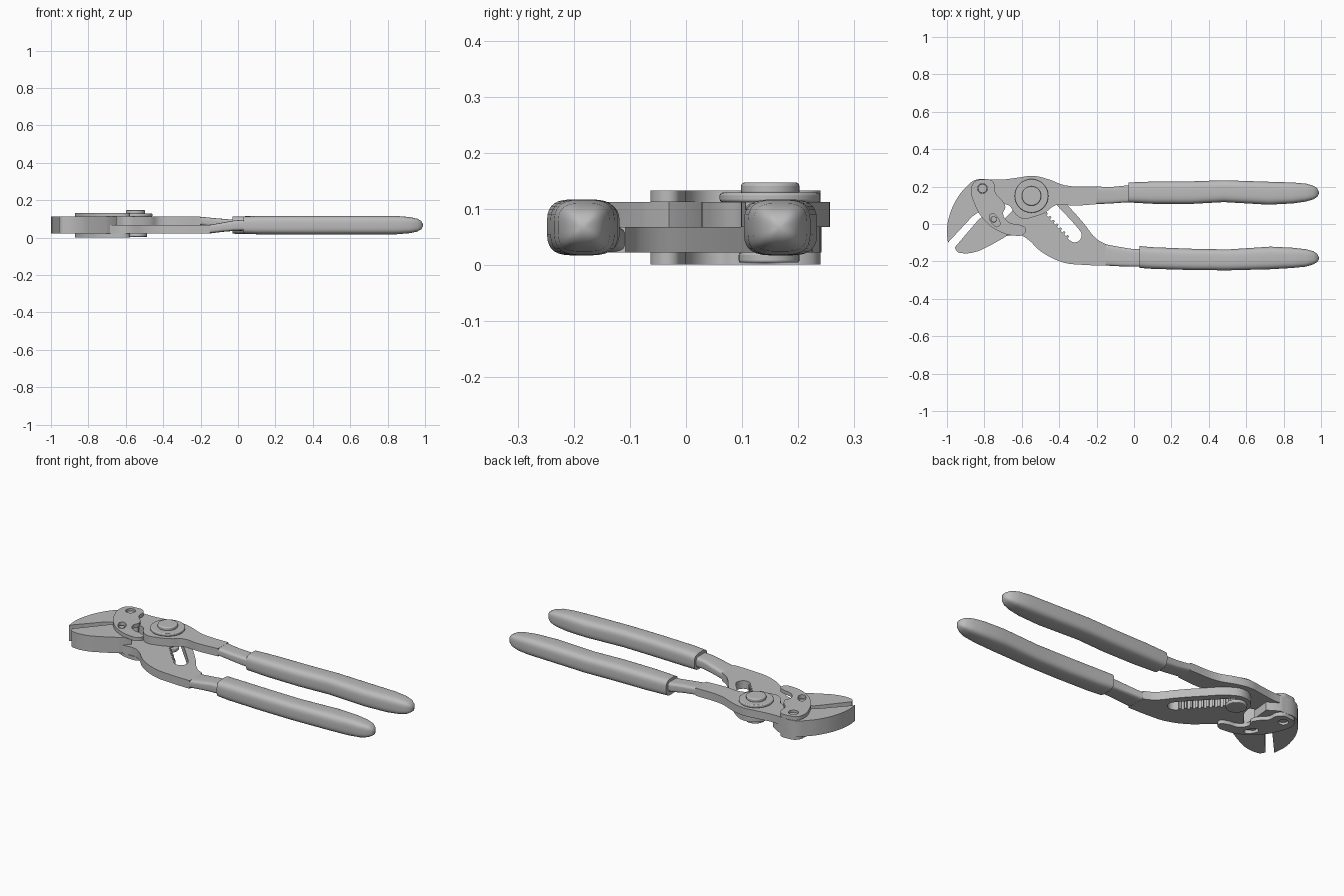
import bpy, bmesh, math
from mathutils import Vector

cube = bpy.data.objects.get("Cube")
if cube:
    bpy.data.objects.remove(cube)

steel = bpy.data.materials.new("plain_grey")
steel.use_nodes = True
GREY = (0.5, 0.5, 0.5, 1)
steel.diffuse_color = GREY
steel.node_tree.nodes["Principled BSDF"].inputs["Base Color"].default_value = GREY


def finish(ob, angle=35):
    ob.data.materials.clear()
    ob.data.materials.append(steel)
    bpy.ops.object.select_all(action='DESELECT')
    ob.select_set(True)
    bpy.context.view_layer.objects.active = ob
    bpy.ops.object.shade_smooth_by_angle(angle=math.radians(angle))
    return ob


def plate(name, loops, z0, z1):
    """Flat part from outlines with holes; a third value marks a sharp corner."""
    cu = bpy.data.curves.new(name, 'CURVE')
    cu.dimensions, cu.fill_mode = '2D', 'BOTH'
    cu.extrude, cu.resolution_u = (z1 - z0) / 2, 5
    for pts in loops:
        sp = cu.splines.new('BEZIER')
        sp.bezier_points.add(len(pts) - 1)
        sp.use_cyclic_u = True
        for bp, p in zip(sp.bezier_points, pts):
            bp.co = (p[0], p[1], 0)
            kind = 'VECTOR' if len(p) > 2 else 'AUTO'
            bp.handle_left_type = bp.handle_right_type = kind
    ob = bpy.data.objects.new(name, cu)
    bpy.context.collection.objects.link(ob)
    bpy.ops.object.select_all(action='DESELECT')
    ob.select_set(True)
    bpy.context.view_layer.objects.active = ob
    bpy.ops.object.convert(target='MESH')
    ob = bpy.context.object
    bm = bmesh.new()
    bm.from_mesh(ob.data)
    bmesh.ops.remove_doubles(bm, verts=bm.verts, dist=0.0005)
    bmesh.ops.translate(bm, verts=bm.verts, vec=(0, 0, (z0 + z1) / 2))
    bmesh.ops.recalc_face_normals(bm, faces=bm.faces)
    bm.to_mesh(ob.data)
    bm.free()
    return finish(ob)


def loft(name, sections, power, n=32):
    """Rounded-square sections along x: (x, y centre, half width, z centre, half height)."""
    bm = bmesh.new()
    rings = []
    for x, y, w, z, h in sections:
        ring = []
        for i in range(n):
            a = math.tau * (i + 0.5) / n
            c, s = math.cos(a), math.sin(a)
            ring.append(bm.verts.new((x, y + w * math.copysign(abs(c) ** power, c),
                                      z + h * math.copysign(abs(s) ** power, s))))
        rings.append(ring)
    for a, b in zip(rings, rings[1:]):
        for i in range(n):
            j = (i + 1) % n
            bm.faces.new((a[i], a[j], b[j], b[i]))
    bm.faces.new(rings[0])
    bm.faces.new(rings[-1])
    bmesh.ops.recalc_face_normals(bm, faces=bm.faces)
    me = bpy.data.meshes.new(name)
    bm.to_mesh(me)
    bm.free()
    ob = bpy.data.objects.new(name, me)
    bpy.context.collection.objects.link(ob)
    return finish(ob, 45)


def disc(name, x, y, r, z0, z1, bevel):
    bpy.ops.mesh.primitive_cylinder_add(vertices=40, radius=r, depth=z1 - z0,
                                        location=(x, y, (z0 + z1) / 2))
    ob = bpy.context.object
    ob.name = name
    mod = ob.modifiers.new("rounded_rim", 'BEVEL')
    mod.width, mod.segments, mod.limit_method = bevel, 3, 'ANGLE'
    return finish(ob)


def oval(x, y, r, length=0, angle=0):
    """Round or elongated hole outline."""
    d = Vector((math.cos(angle), math.sin(angle))) * length / 2
    pts = []
    for i in range(12):
        a = angle - math.pi / 2 + math.tau * (i + 0.5) / 12
        s = 1 if i < 6 else -1
        pts.append((x + s * d.x + r * math.cos(a), y + s * d.y + r * math.sin(a)))
    return pts


LOW, MID, HIGH = 0.022, 0.068, 0.112

# Upper jaw, full thickness
plate("upper_jaw", [[(-.995, -.1, 1), (-1, -.03), (-.985, .05), (-.95, .13), (-.9, .195),
                     (-.85, .235), (-.75, .238, 1), (-.69, .2, 1), (-.7, .1, 1),
                     (-.8, .085, 1), (-.865, .04, 1)]], LOW, HIGH)

# Upper arm, top layer, running over the pivot
plate("upper_arm", [[(-.76, .238, 1), (-.7, .238), (-.62, .248), (-.54, .257), (-.46, .24),
                     (-.37, .207), (-.2, .2, 1), (-.2, .106, 1), (-.32, .098), (-.42, .1),
                     (-.47, .065), (-.53, .04), (-.6, .03), (-.64, .06), (-.67, .1),
                     (-.76, .1, 1)]], MID, HIGH)

# Lower jaw, full thickness
plate("lower_jaw", [[(-.958, -.125, 1), (-.945, -.148), (-.92, -.156), (-.85, -.15),
                     (-.78, -.12), (-.69, -.07, 1), (-.65, -.03, 1), (-.69, .03, 1),
                     (-.76, .07, 1), (-.83, .025, 1)]], LOW, HIGH)

# Toothed adjusting slot
start, end, half = Vector((-.525, .165)), Vector((-.318, -.06)), 0.038
along = (end - start).normalized()
side = Vector((along.y, -along.x))
slot = []
for i in range(7):
    a = math.pi * i / 6
    slot.append(tuple(end - side * half * math.cos(a) + along * half * math.sin(a)))
teeth = 11
for i in range(teeth):
    base = end + side * half + (start - end) * (i / teeth)
    step = (start - end) / teeth
    slot += [(*base, 1), (*(base + step * .45), 1),
             (*(base + step * .55 - side * .012), 1), (*(base + step * .95 - side * .012), 1)]
slot += [(*(start + side * half), 1), (*(start - side * half), 1)]

# Lower arm, bottom layer, with the slot through it
plate("lower_arm", [[(-.69, -.065, 1), (-.61, -.06), (-.57, -.08), (-.5, -.145), (-.38, -.205),
                     (-.28, -.218), (-.15, -.222, 1), (-.15, -.108, 1), (-.2, -.08),
                     (-.27, .005), (-.36, .105), (-.46, .2), (-.53, .225), (-.6, .19),
                     (-.63, .1), (-.69, .03, 1)], slot], LOW, MID)

# Necks between the flat arms and the grips
loft("upper_neck", [(-.205, .153, .047, .09, .022), (-.12, .154, .044, .08, .024),
                    (-.05, .16, .045, .072, .026), (.03, .16, .045, .068, .028)], .45)
loft("lower_neck", [(-.155, -.165, .057, .045, .023), (-.08, -.174, .052, .056, .025),
                    (-.02, -.18, .048, .064, .028), (.08, -.183, .046, .068, .03)], .45)

# Linked side plates, one above and one below the jaws
link = [(-.87, .19), (-.85, .228), (-.81, .238), (-.765, .235), (-.745, .21), (-.74, .165),
        (-.7, .12), (-.688, .09), (-.7, .055), (-.67, .01), (-.61, -.005), (-.578, -.025),
        (-.59, -.055), (-.64, -.062), (-.72, -.04), (-.8, .02), (-.85, .1)]
for name, z0, z1 in (("top_link", HIGH, .133), ("bottom_link", .001, LOW)):
    plate(name, [link, oval(-.81, .19, .026), oval(-.745, .02, .018, .04, -1)], z0, z1)
disc("hinge_pin", -.81, .19, .024, .012, .122, .002)
disc("link_pin", -.75, .025, .016, .012, .122, .002)

# Pivot stack
disc("pivot_washer", -.548, .15, .09, HIGH, .129, .005)
disc("pivot_button", -.548, .15, .052, .125, .147, .006)
disc("pivot_shaft", -.548, .15, .036, LOW, HIGH, .002)
disc("pivot_nut", -.54, .148, .054, .004, LOW, .004)

# Rounded grips: (x, upper edge, lower edge, half height)
upper = [(-.03, .222, .115, .046), (.1, .227, .108, .049), (.3, .228, .107, .05),
         (.48, .234, .117, .05), (.72, .226, .103, .05), (.85, .222, .11, .049),
         (.92, .216, .12, .043), (.96, .204, .132, .034), (.98, .19, .145, .022),
         (.988, .174, .16, .007)]
lower = [(.03, -.118, -.235, .046), (.1, -.124, -.24, .049), (.3, -.132, -.246, .05),
         (.5, -.136, -.248, .05), (.73, -.121, -.242, .05), (.85, -.127, -.235, .049),
         (.92, -.135, -.228, .043), (.96, -.146, -.215, .034), (.98, -.16, -.203, .022),
         (.988, -.177, -.19, .007)]
for name, rows in (("upper_grip", upper), ("lower_grip", lower)):
    loft(name, [(x, (a + b) / 2, (a - b) / 2, .067, h) for x, a, b, h in rows], .6)
